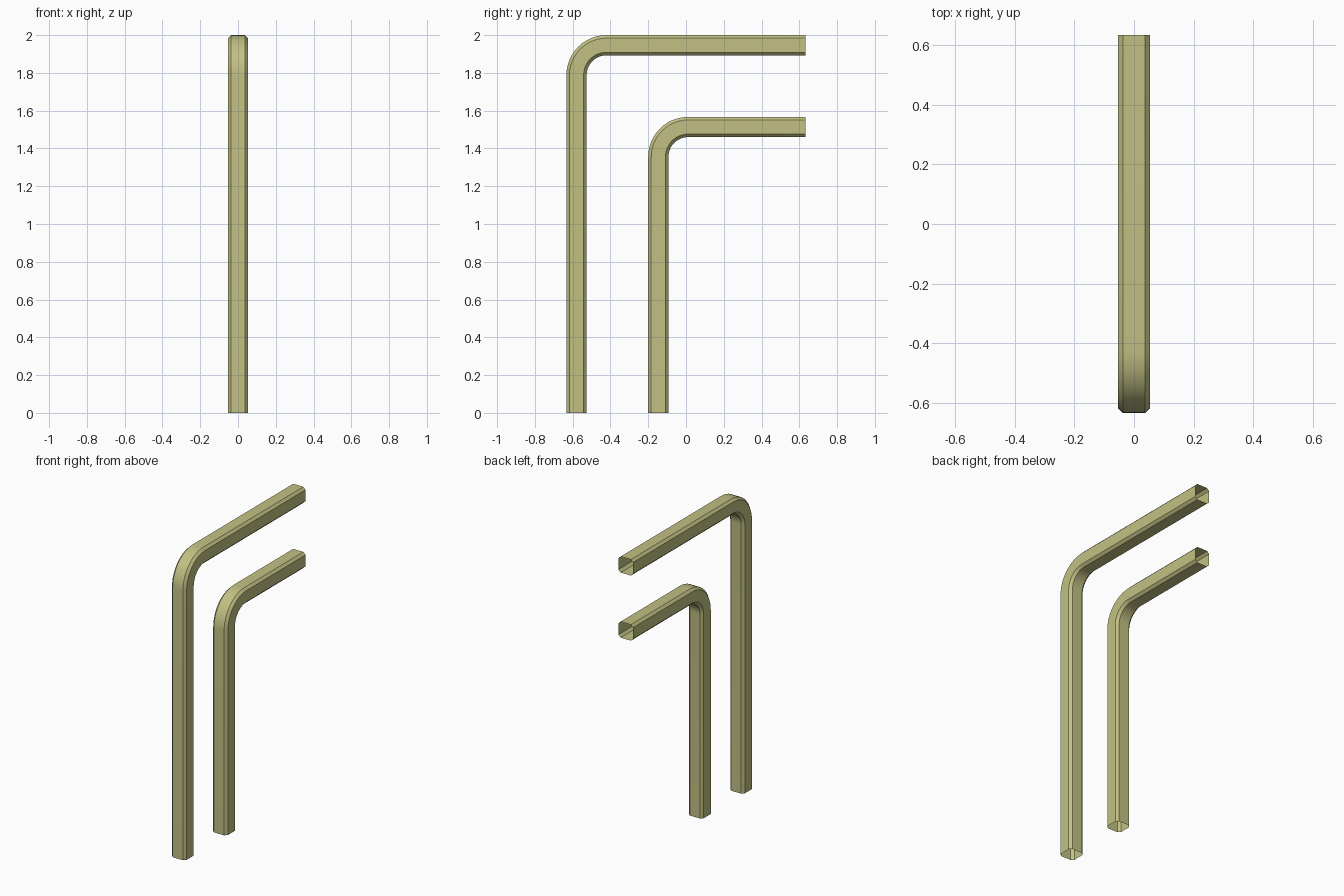
import bpy, bmesh, math

cube = bpy.data.objects.get("Cube")
if cube:
    bpy.data.objects.remove(cube, do_unlink=True)

HALF = 0.0535      # half width of the tube
CHAMFER = 0.016    # corner cut
BEND = 0.158       # bend radius along the centre line
STEPS = 12
END_Y = 0.633

paint = bpy.data.materials.new("pale_olive")
paint.use_nodes = True
colour = (0.54, 0.53, 0.23, 1)
paint.diffuse_color = colour
paint.node_tree.nodes["Principled BSDF"].inputs["Base Color"].default_value = colour


def section():
    """Chamfered square, as (sideways, outward) offsets."""
    a, b = HALF, HALF - CHAMFER
    return [(a, -b), (a, b), (b, a), (-b, a), (-a, b), (-a, -b), (-b, -a), (b, -a)]


def bent_tube(name, front, top):
    """Open tube rising from the ground and bending towards the back."""
    cy, cz = front + HALF + BEND, top - HALF - BEND
    # Each station: y, z and the angle of its outward direction
    stations = [(cy - BEND, 0, 0)]
    for i in range(STEPS + 1):
        t = math.pi / 2 * i / STEPS
        stations.append((cy - BEND * math.cos(t), cz + BEND * math.sin(t), t))
    stations.append((END_Y, cz + BEND, math.pi / 2))

    bm = bmesh.new()
    rings = [[bm.verts.new((s, y - o * math.cos(t), z + o * math.sin(t)))
              for s, o in section()] for y, z, t in stations]
    for low, high in zip(rings, rings[1:]):
        for i in range(len(low)):
            j = (i + 1) % len(low)
            bm.faces.new((low[i], high[i], high[j], low[j]))
    # Turn the skin outward: the first face looks towards +x
    bm.normal_update()
    bm.faces.ensure_lookup_table()
    if bm.faces[0].normal.x < 0:
        bmesh.ops.reverse_faces(bm, faces=bm.faces[:])
    mesh = bpy.data.meshes.new(name)
    bm.to_mesh(mesh)
    bm.free()
    mesh.materials.append(paint)

    tube = bpy.data.objects.new(name, mesh)
    bpy.context.collection.objects.link(tube)
    bpy.ops.object.select_all(action='DESELECT')
    tube.select_set(True)
    bpy.context.view_layer.objects.active = tube
    bpy.ops.object.shade_smooth_by_angle(angle=math.radians(30))


bent_tube("tall_bent_tube", -END_Y, 2.0)
bent_tube("short_bent_tube", -0.2, 1.567)
